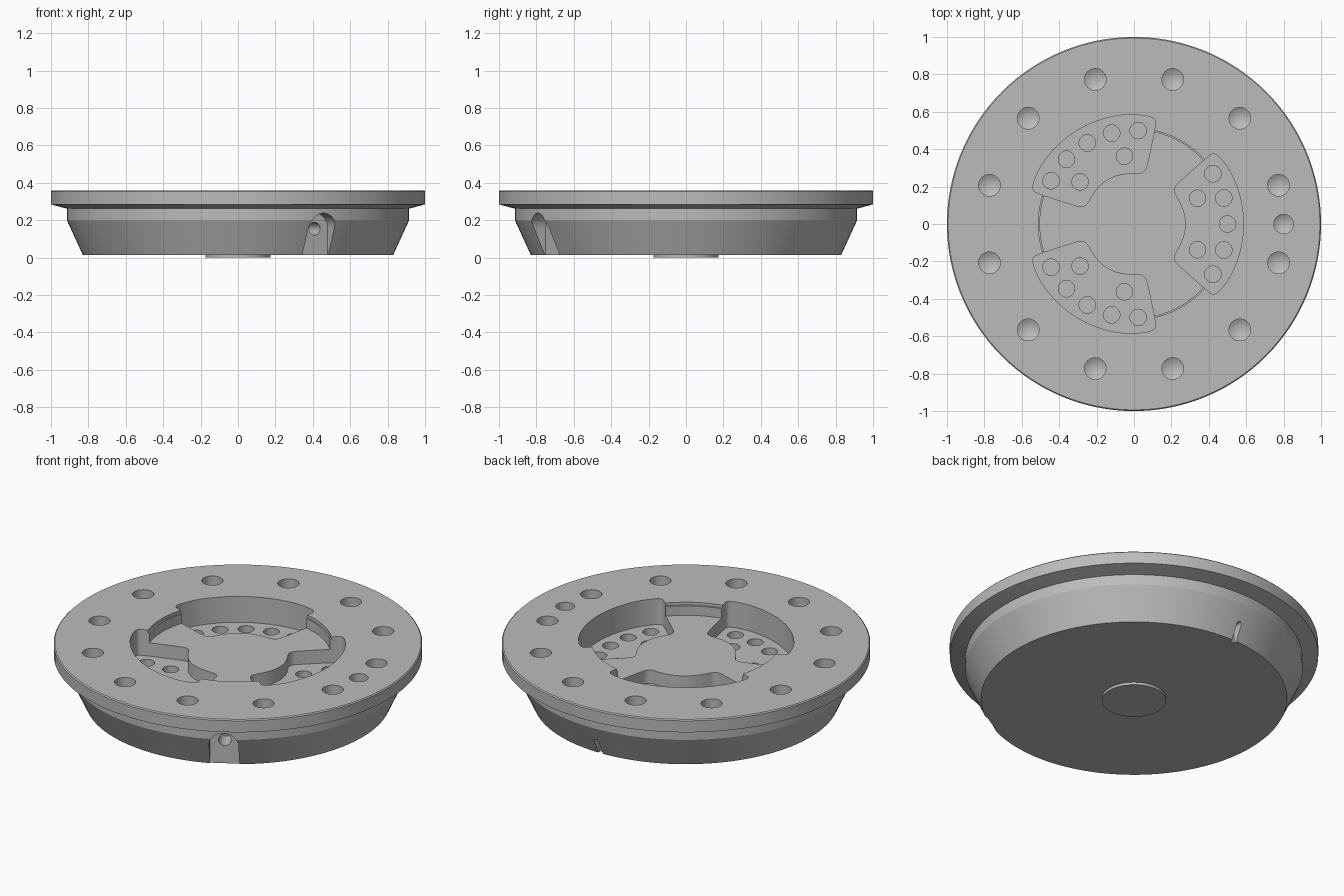
import bpy, bmesh
from math import sin, cos, pi, radians
from mathutils import Matrix, Vector

if "Cube" in bpy.data.objects:
    bpy.data.objects.remove(bpy.data.objects["Cube"], do_unlink=True)

TOP = 0.36
BASE = 0.015
FLOOR = 0.285
POCKET = 0.205

steel = bpy.data.materials.new("brushed_grey")
steel.use_nodes = True
grey = (0.5, 0.5, 0.5, 1)
steel.diffuse_color = grey
steel.node_tree.nodes["Principled BSDF"].inputs["Base Color"].default_value = grey


def loft(bm, rings, matrix=Matrix()):
    """Skin a stack of closed rings and cap both ends."""
    loops = [[bm.verts.new(matrix @ Vector(p)) for p in ring] for ring in rings]
    n = len(loops[0])
    for a, b in zip(loops, loops[1:]):
        for i in range(n):
            j = (i + 1) % n
            bm.faces.new((a[i], a[j], b[j], b[i]))
    bm.faces.new(loops[0][::-1])
    bm.faces.new(loops[-1])


def lathe(bm, profile, n, matrix=Matrix()):
    loft(bm, [[(r * cos(2 * pi * i / n), r * sin(2 * pi * i / n), z)
               for i in range(n)] for r, z in profile], matrix)


def prism(bm, outline, z0, z1, matrix=Matrix()):
    loft(bm, [[(x, y, z) for x, y in outline] for z in (z0, z1)], matrix)


def make(name, bm):
    bmesh.ops.remove_doubles(bm, verts=bm.verts, dist=1e-6)
    bmesh.ops.recalc_face_normals(bm, faces=bm.faces)
    mesh = bpy.data.meshes.new(name)
    bm.to_mesh(mesh)
    bm.free()
    mesh.materials.append(steel)
    obj = bpy.data.objects.new(name, mesh)
    bpy.context.collection.objects.link(obj)
    return obj


def cut(target, name, bm):
    cutter = make(name, bm)
    mod = target.modifiers.new(name, "BOOLEAN")
    mod.operation = "DIFFERENCE"
    mod.solver = "EXACT"
    mod.object = cutter
    bpy.context.view_layer.objects.active = target
    bpy.ops.object.modifier_apply(modifier=name)
    bpy.data.objects.remove(cutter, do_unlink=True)


def polar(r, deg, z=0):
    return Matrix.Translation((r * cos(radians(deg)), r * sin(radians(deg)), z))


def turn(deg):
    return Matrix.Rotation(radians(deg), 4, "Z")


def soften(points):
    """One round of corner cutting on a closed outline."""
    out = []
    for p, q in zip(points, points[1:] + points[:1]):
        p, q = Vector(p), Vector(q)
        out += [p.lerp(q, 0.25), p.lerp(q, 0.75)]
    return out


# Turned body with flange and a low centre boss underneath
bm = bmesh.new()
lathe(bm, [(0.175, 0), (0.175, BASE), (0.83, BASE), (0.915, 0.2), (0.915, 0.262),
           (1, 0.285), (1, 0.354), (0.994, TOP)], 128)
body = make("flange_body", bm)

# Stepped centre bore
bm = bmesh.new()
lathe(bm, [(0.503, FLOOR), (0.503, 0.342), (0.511, 0.342), (0.511, 0.45)], 128)
cut(body, "centre_bore", bm)

# Three kidney pockets
half = [(0.586 * cos(radians(a)), 0.586 * sin(radians(a))) for a in (4, 11, 18, 25, 31)]
half += [(0.432, 0.388), (0.385, 0.351), (0.255, 0.235), (0.206, 0.185),
         (0.245, 0.12), (0.27, 0.06), (0.276, 0.02)]
outline = half + [(x, -y) for x, y in reversed(half)]
for _ in range(3):
    outline = soften(outline)
bm = bmesh.new()
for a in (0, 120, 240):
    prism(bm, outline, POCKET, 0.5, turn(a))
cut(body, "kidney_pockets", bm)

# Seven flat-bottomed holes in each pocket
bm = bmesh.new()
spots = [(0.5, a) for a in (-32.5, -16.2, 0, 16.2, 32.5)] + [(0.366, -22), (0.366, 22)]
for a in (0, 120, 240):
    for r, b in spots:
        lathe(bm, [(0.044, 0.1), (0.044, 0.24)], 32, polar(r, a + b))
cut(body, "pocket_holes", bm)

# Ring of drilled holes with conical ends, plus one locating hole
bm = bmesh.new()
for a in [15 + 30 * i for i in range(12)] + [0]:
    r = 0.052 if a == 0 else 0.058
    lathe(bm, [(0, 0.18), (r, 0.215), (r, 0.45)], 32, polar(0.8, a))
cut(body, "flange_holes", bm)


def side_slot(bm, deg, radius, top, depth):
    """Round-topped slot cut radially into the tapered side."""
    zc = top - radius
    arch = [(radius * cos(pi * i / 24), zc + radius * sin(pi * i / 24)) for i in range(25)]
    shape = arch + [(-radius, -0.1), (radius, -0.1)]
    upright = turn(deg) @ Matrix.Rotation(pi / 2, 4, "Z") @ Matrix.Rotation(pi / 2, 4, "X")
    prism(bm, shape, depth, 1.1, upright)
    return upright


# Wide port slot and narrow slit on the side
bm = bmesh.new()
port = side_slot(bm, -60, 0.08, 0.238, 0.82)
side_slot(bm, 91, 0.015, 0.115, 0.81)
cut(body, "side_slots", bm)

# Radial port hole inside the wide slot
bm = bmesh.new()
lathe(bm, [(0.034, 0.7), (0.034, 0.95)], 32, port @ Matrix.Translation((0, 0.155, 0)))
cut(body, "port_hole", bm)

# Smooth shading with crisp edges
bpy.ops.object.select_all(action="DESELECT")
body.select_set(True)
bpy.context.view_layer.objects.active = body
bpy.ops.object.shade_smooth_by_angle(angle=radians(22))
